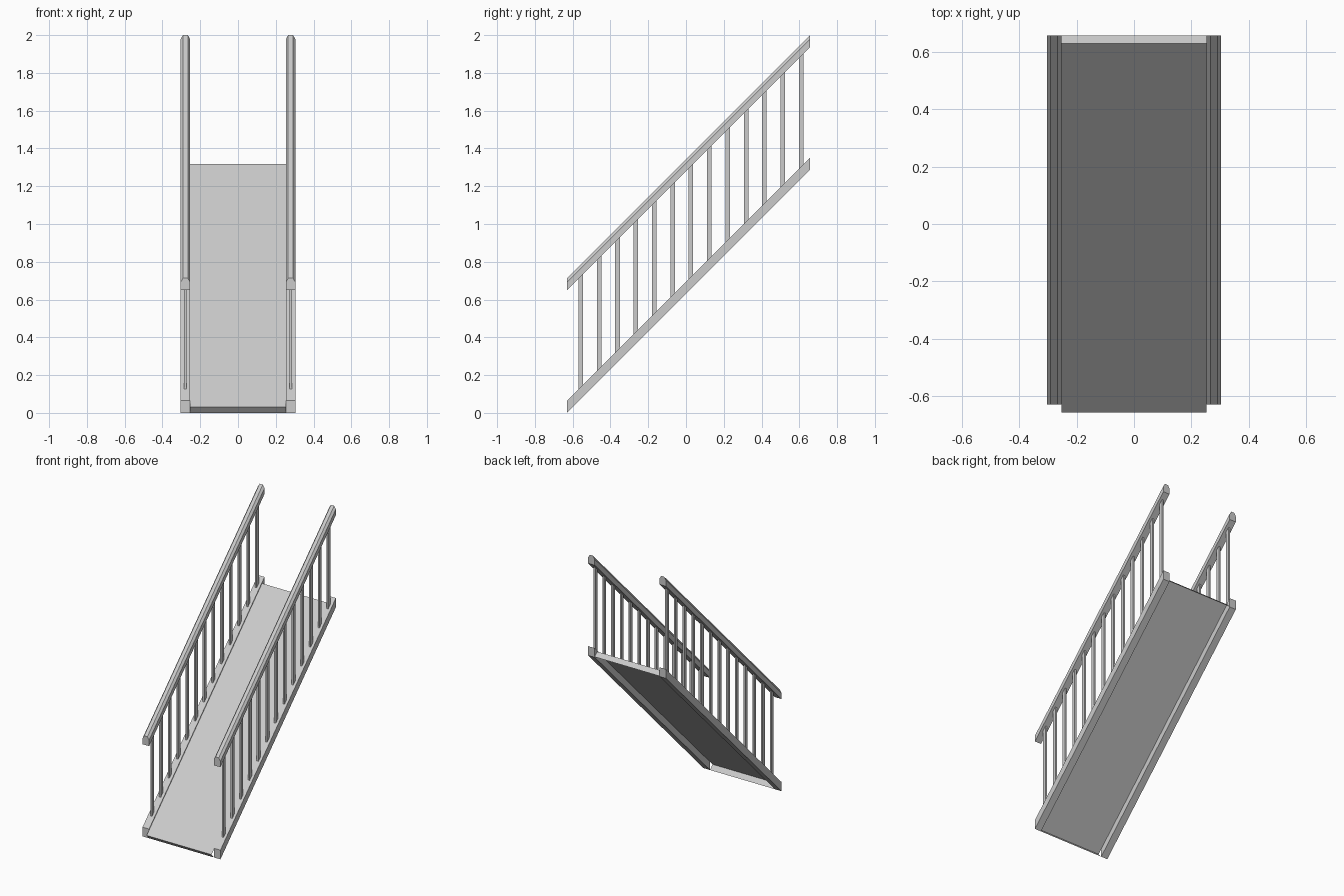
import bpy, bmesh

if "Cube" in bpy.data.objects:
    bpy.data.objects.remove(bpy.data.objects["Cube"])

Y0, Y1 = -0.63, 0.657          # plumb-cut ends of the sloped rails (45 degree slope)
X_IN, X_OUT = 0.253, 0.304     # inner and outer faces of the sides


def make_object(name, bm):
    mesh = bpy.data.meshes.new(name)
    bm.to_mesh(mesh)
    bm.free()
    obj = bpy.data.objects.new(name, mesh)
    bpy.context.collection.objects.link(obj)
    return obj


def mirror_x(obj):
    obj.modifiers.new("mirror", 'MIRROR').use_axis[0] = True


def sloped_prism(bm, profile, y0, y1):
    """Sweep an (x, offset) profile along z = y + offset with vertical ends."""
    a = [bm.verts.new((x, y0, y0 + h)) for x, h in profile]
    b = [bm.verts.new((x, y1, y1 + h)) for x, h in profile]
    n = len(profile)
    bm.faces.new(a)
    bm.faces.new(b[::-1])
    for i in range(n):
        j = (i + 1) % n
        bm.faces.new((a[i], b[i], b[j], a[j]))
    bmesh.ops.recalc_face_normals(bm, faces=bm.faces)


# Side stringers
bm = bmesh.new()
sloped_prism(bm, [(X_IN, 0.63), (X_OUT, 0.63), (X_OUT, 0.695), (X_IN, 0.695)], Y0, Y1)
mirror_x(make_object("stringers", bm))

# Handrails with chamfered top edges
bm = bmesh.new()
sloped_prism(bm, [(X_IN, 1.28), (X_OUT, 1.28), (X_OUT, 1.322), (X_OUT - 0.013, 1.343),
                  (X_IN + 0.013, 1.343), (X_IN, 1.322)], Y0, Y1)
mirror_x(make_object("handrails", bm))

# Balusters: flat upright bars with ends cut to the slope
bm = bmesh.new()
xc, hw, hd, count = 0.279, 0.0065, 0.012, 13
for i in range(count):
    yc = -0.557 + i * (0.6095 + 0.557) / (count - 1)
    sloped_prism(bm, [(xc - hw, 0.69), (xc + hw, 0.69), (xc + hw, 1.285), (xc - hw, 1.285)],
                 yc - hd, yc + hd)
mirror_x(make_object("balusters", bm))

# Ramp deck: a sheet with square end lips, open underneath
bm = bmesh.new()
path = [(-0.63, 0.0), (-0.657, 0.03), (0.63, 1.317), (0.657, 1.29)]
left = [bm.verts.new((-X_IN, y, z)) for y, z in path]
right = [bm.verts.new((X_IN, y, z)) for y, z in path]
for i in range(3):
    bm.faces.new((left[i], right[i], right[i + 1], left[i + 1]))
make_object("ramp_deck", bm)
